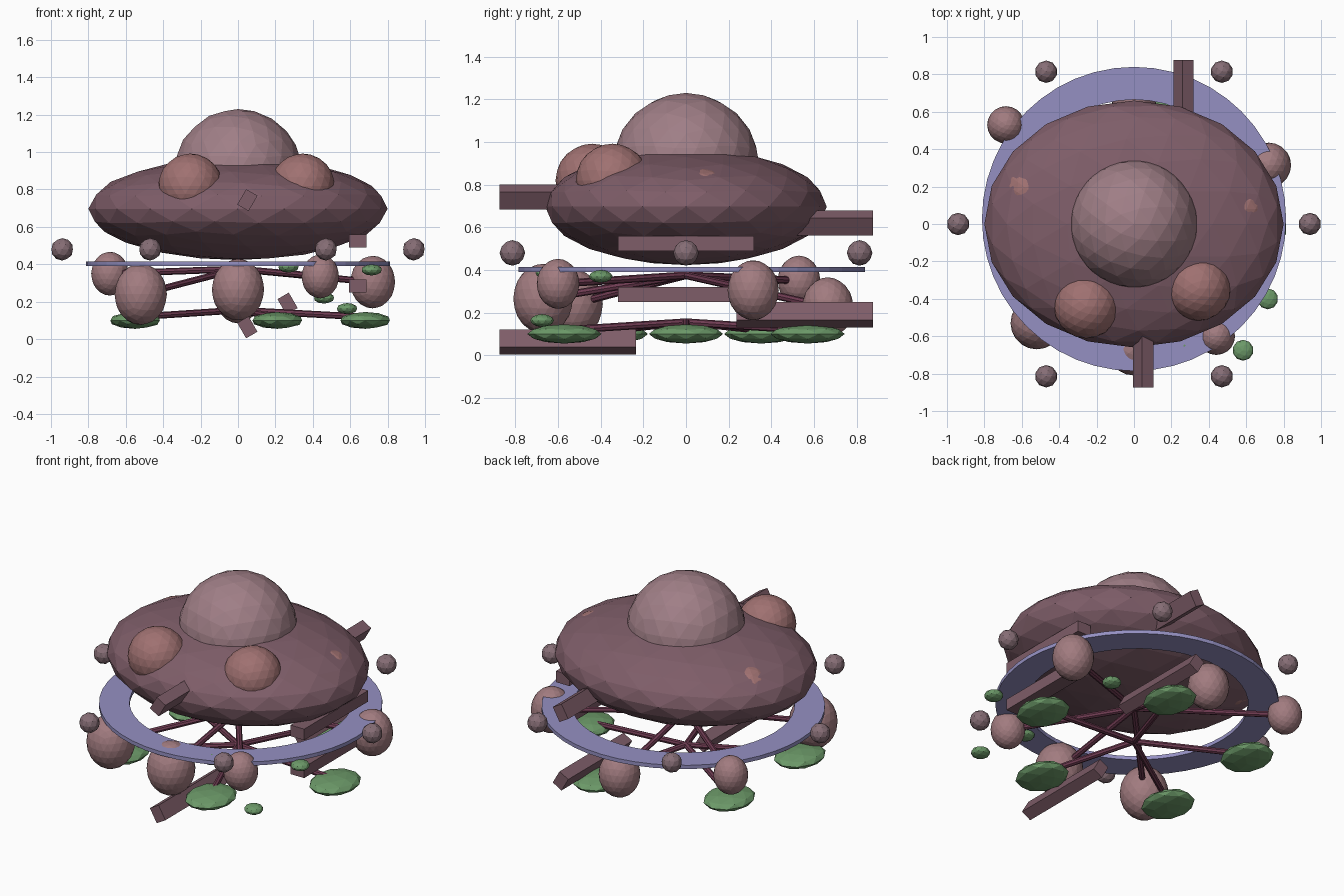
import bpy, bmesh, math
from mathutils import Vector, Matrix

if "Cube" in bpy.data.objects:
    bpy.data.objects.remove(bpy.data.objects["Cube"])


def mat(name, rgb):
    m = bpy.data.materials.new(name)
    m.diffuse_color = (*rgb, 1)
    m.use_nodes = True
    m.node_tree.nodes["Principled BSDF"].inputs["Base Color"].default_value = m.diffuse_color
    return m


HULL = mat("hull_plum", (0.21, 0.11, 0.14))
DOME = mat("dome_mauve", (0.35, 0.21, 0.24))
BUMP = mat("bump_red", (0.35, 0.165, 0.165))
EGG = mat("pod_pink", (0.36, 0.20, 0.215))
RING = mat("ring_violet", (0.30, 0.28, 0.54))
GREEN = mat("leaf_green", (0.15, 0.32, 0.14))
ROD = mat("rod_wine", (0.16, 0.045, 0.085))
BALL = mat("ball_grey", (0.24, 0.155, 0.18))


def add(name, bm, material):
    me = bpy.data.meshes.new(name)
    bmesh.ops.recalc_face_normals(bm, faces=bm.faces)
    bm.to_mesh(me)
    bm.free()
    me.materials.append(material)
    ob = bpy.data.objects.new(name, me)
    bpy.context.collection.objects.link(ob)
    return ob


def blob(name, loc, radii, material, sub=3):
    bm = bmesh.new()
    bmesh.ops.create_icosphere(bm, subdivisions=sub, radius=1,
                               matrix=Matrix.LocRotScale(Vector(loc), None, Vector(radii)))
    return add(name, bm, material)


def rod(name, a, b, r, material):
    a, b = Vector(a), Vector(b)
    d = b - a
    bm = bmesh.new()
    bmesh.ops.create_cone(bm, cap_ends=True, segments=8, radius1=r, radius2=r, depth=d.length,
                          matrix=Matrix.LocRotScale((a + b) / 2, d.to_track_quat('Z', 'Y'), None))
    return add(name, bm, material)


def bar(name, loc, tilt):
    bm = bmesh.new()
    bmesh.ops.create_cube(bm, size=1, matrix=Matrix.Translation(loc)
                          @ Matrix.Rotation(math.radians(tilt), 4, 'Y')
                          @ Matrix.Diagonal((0.095, 0.64, 0.07, 1)))
    return add(name, bm, HULL)


# Saucer body and dome
blob("body", (0, 0, 0.697), (0.80, 0.66, 0.274), HULL)
blob("dome", (0, 0, 0.885), (0.345, 0.345, 0.345), DOME)

# Bumps on the hull, two of them nearly sunk into the sides
for i, p in enumerate([(-0.255, -0.44, 0.82), (0.345, -0.345, 0.82),
                       (-0.547, 0.17, 0.70), (0.56, 0.08, 0.705)]):
    blob(f"hull_bump_{i}", p, (0.172,) * 3, BUMP)

# Flat ring under the body
bm = bmesh.new()
vs = [bm.verts.new(c) for c in [(0.638, 0, -0.012), (0.813, 0, -0.012), (0.813, 0, 0.012), (0.638, 0, 0.012)]]
es = [bm.edges.new((vs[i], vs[(i + 1) % 4])) for i in range(4)]
bmesh.ops.spin(bm, geom=vs + es, cent=(0, 0, 0), axis=(0, 0, 1), angle=math.tau, steps=48)
bmesh.ops.remove_doubles(bm, verts=bm.verts, dist=1e-4)
bmesh.ops.translate(bm, verts=bm.verts, vec=(0, 0.027, 0.402))
add("ring", bm, RING)

# Hexagon of small floating balls
for i in range(6):
    t = math.radians(60 * i)
    blob(f"orbit_ball_{i}", (0.94 * math.cos(t), 0.94 * math.sin(t), 0.48), (0.06,) * 3, BALL, 2)

# Egg pods on upper spokes
pods = [(-0.685, 0.53, 0.35, 0.10), (-0.52, -0.53, 0.24, 0.14), (0, -0.67, 0.265, 0.14),
        (0.44, -0.60, 0.335, 0.10), (0.72, 0.315, 0.305, 0.12), (0, 0.665, 0.225, 0.12)]
for i, (x, y, z, r) in enumerate(pods):
    blob(f"pod_{i}", (x, y, z), (r, r, r * 1.17), EGG)
    rod(f"upper_spoke_{i}", (0, 0, 0.375), (x * 0.9, y * 0.9, z * 0.9 + 0.0375), 0.018, ROD)

# Five green feet on lower spokes
for i in range(5):
    t = math.radians(72 * i)
    x, y = 0.68 * math.cos(t), 0.57 / math.sin(math.radians(72)) * math.sin(t)
    blob(f"foot_{i}", (x, y, 0.10), (0.139, 0.174, 0.045), GREEN, 2)
    rod(f"lower_spoke_{i}", (0, 0, 0.155), (x * 0.95, y * 0.95, 0.12), 0.018, ROD)

# Small loose green leaves
for i, p in enumerate([(0.715, -0.40, 0.37), (0.583, -0.675, 0.163),
                       (0.46, 0.35, 0.22), (0.27, -0.65, 0.385)]):
    blob(f"leaf_{i}", p, (0.056, 0.056, 0.03), GREEN, 2)

# Long bars, in upper and lower pairs
for i, (x, y, zu, zl, tilt) in enumerate([(0.64, 0, 0.525, 0.285, 0),
                                          (0.05, -0.555, 0.743, 0.063, 60),
                                          (0.265, 0.557, 0.62, 0.19, 60)]):
    bar(f"upper_bar_{i}", (x, y, zu), -tilt)
    bar(f"lower_bar_{i}", (x, y, zl), tilt)
